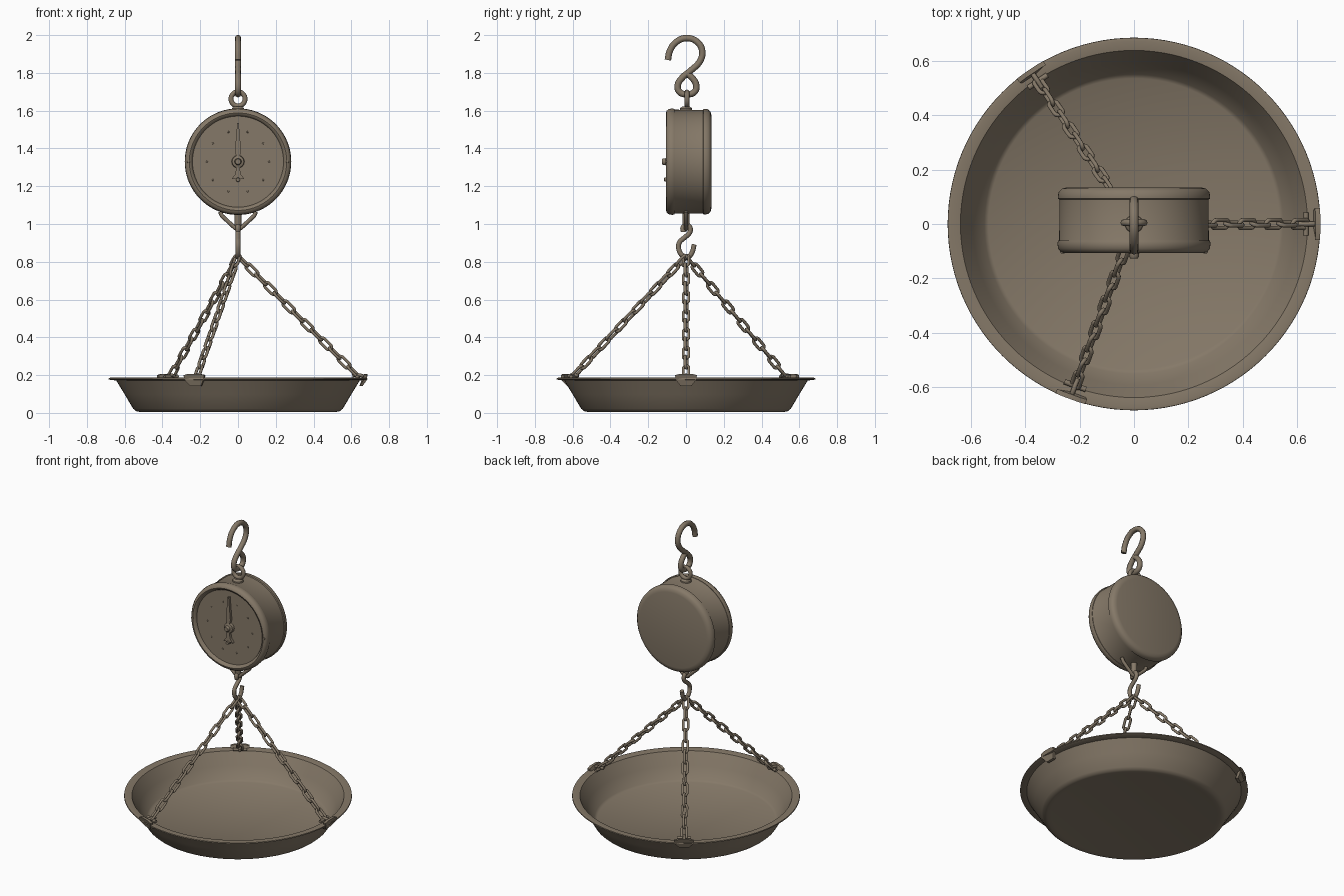
import bpy, bmesh, math
from mathutils import Vector, Matrix

if "Cube" in bpy.data.objects:
    bpy.data.objects.remove(bpy.data.objects["Cube"])

metal = bpy.data.materials.new("weathered_metal")
metal.diffuse_color = (0.235, 0.19, 0.138, 1)
metal.use_nodes = True
metal.node_tree.nodes["Principled BSDF"].inputs["Base Color"].default_value = metal.diffuse_color


def finish(bm, name, angle=40):
    bmesh.ops.recalc_face_normals(bm, faces=bm.faces)
    me = bpy.data.meshes.new(name)
    bm.to_mesh(me)
    bm.free()
    ob = bpy.data.objects.new(name, me)
    bpy.context.collection.objects.link(ob)
    me.materials.append(metal)
    bpy.ops.object.select_all(action='DESELECT')
    ob.select_set(True)
    bpy.context.view_layer.objects.active = ob
    bpy.ops.object.shade_smooth_by_angle(angle=math.radians(angle))
    return ob


def lathe(name, profile, matrix=Matrix(), n=72):
    """Revolve (radius, height) points about z; radius 0 closes an end."""
    bm = bmesh.new()
    rings = []
    for r, h in profile:
        if r == 0:
            rings.append([bm.verts.new((0, 0, h))] * n)
        else:
            rings.append([bm.verts.new((r * math.cos(2 * math.pi * i / n),
                                        r * math.sin(2 * math.pi * i / n), h)) for i in range(n)])
    for a, b in zip(rings, rings[1:]):
        for i in range(n):
            j = (i + 1) % n
            bm.faces.new(list(dict.fromkeys((a[i], a[j], b[j], b[i]))))
    bm.transform(matrix)
    return finish(bm, name)


def tube(name, points, radius, closed=False, smooth=True):
    """Round rod along a path, turned into a mesh."""
    cu = bpy.data.curves.new(name, 'CURVE')
    cu.dimensions = '3D'
    cu.bevel_depth, cu.bevel_resolution, cu.resolution_u = radius, 2, 6
    cu.use_fill_caps = True
    sp = cu.splines.new('BEZIER' if smooth else 'POLY')
    if smooth:
        sp.bezier_points.add(len(points) - 1)
        for bp, p in zip(sp.bezier_points, points):
            bp.co = p
            bp.handle_left_type = bp.handle_right_type = 'AUTO'
    else:
        sp.points.add(len(points) - 1)
        for pt, p in zip(sp.points, points):
            pt.co = (*p, 1)
    sp.use_cyclic_u = closed
    tmp = bpy.data.objects.new(name + "_path", cu)
    bpy.context.collection.objects.link(tmp)
    bpy.context.view_layer.update()
    me = bpy.data.meshes.new_from_object(tmp.evaluated_get(bpy.context.evaluated_depsgraph_get()))
    bm = bmesh.new()
    bm.from_mesh(me)
    bpy.data.objects.remove(tmp)
    bpy.data.meshes.remove(me)
    bmesh.ops.remove_doubles(bm, verts=bm.verts, dist=1e-5)
    for f in bm.faces:
        f.material_index = 0
    return finish(bm, name, 60)


def plate(name, outline, front, back):
    """Flat outline in x, z given thickness between two y values."""
    bm = bmesh.new()
    face = bm.faces.new([bm.verts.new((x, front, z)) for x, z in outline])
    ext = bmesh.ops.extrude_face_region(bm, geom=[face])
    for v in ext['geom']:
        if isinstance(v, bmesh.types.BMVert):
            v.co.y = back
    return finish(bm, name, 30)


# Pan: thin dish with flared sides and a flat rolled lip
lathe("pan", [(0, 0.008), (0.50, 0.008), (0.52, 0.005), (0.54, 0.009), (0.555, 0.022), (0.60, 0.098),
              (0.645, 0.172), (0.675, 0.174), (0.685, 0.178), (0.684, 0.185), (0.672, 0.187),
              (0.638, 0.181), (0.592, 0.104), (0.550, 0.030), (0.535, 0.020), (0, 0.018)], n=112)

# Drum housing: lathe axis turned to run along y (height = -y)
CZ = 1.33
turn = Matrix.Translation((0, 0, CZ)) @ Matrix.Rotation(math.radians(90), 4, 'X')
lathe("drum_housing", [(0, -0.135), (0.245, -0.135), (0.265, -0.130), (0.277, -0.118), (0.280, -0.10),
                       (0.280, -0.093), (0.274, -0.090), (0.275, 0.060), (0.276, 0.062), (0, 0.062)], turn)
lathe("front_bezel", [(0.240, 0.060), (0.278, 0.060), (0.282, 0.070), (0.279, 0.090), (0.270, 0.102),
                      (0.258, 0.106), (0.248, 0.101), (0.241, 0.088), (0.240, 0.060)], turn)
lathe("dial_face", [(0, 0.087), (0.243, 0.087), (0.243, 0.060), (0, 0.060)], turn)

# Pointer with spear tip, flared tail and round hub
half = [(0.004, 1.535), (0.011, 1.45), (0.017, 1.385), (0.010, 1.36), (0.010, 1.29),
        (0.016, 1.262), (0.034, 1.238), (0.018, 1.240)]
plate("pointer", half + [(0, 1.226)] + [(-x, z) for x, z in reversed(half)], -0.104, -0.085)
lathe("pointer_hub", [(0, 0.126), (0.014, 0.126), (0.018, 0.120), (0.018, 0.108), (0.031, 0.104),
                      (0.034, 0.086), (0, 0.086)], turn, 24)
lathe("pointer_tail_knob", [(0, 0.116), (0.010, 0.115), (0.012, 0.086), (0, 0.086)],
      Matrix.Translation((0, 0, -0.095)) @ turn, 16)

# Small raised marks on the dial and bezel side screws
for k in range(10):
    a = math.radians(90 + 36 * (k + 0.5))
    lathe("dial_mark", [(0, 0.090), (0.004, 0.089), (0.006, 0.086), (0, 0.086)],
          Matrix.Translation((0.165 * math.cos(a), 0, 0.165 * math.sin(a))) @ turn, 8)
for s in (-1, 1):
    lathe("bezel_screw", [(0, 0.109), (0.007, 0.108), (0.009, 0.098), (0, 0.098)],
          Matrix.Translation((0.262 * s, 0, 0)) @ turn, 12)

# Hanging ring and lug on top of the drum
tube("top_ring", [(0.037 * math.cos(t * math.pi / 4), 0.005, 1.662 + 0.037 * math.sin(t * math.pi / 4))
                  for t in range(8)], 0.013, True)
lathe("top_lug", [(0, 1.59), (0.035, 1.59), (0.032, 1.612), (0.02, 1.622), (0, 1.622)], n=24)

# Large hook with a closed lower eye
tube("top_hook", [(0, y, z) for y, z in [
    (-0.096, 1.868), (-0.086, 1.915), (-0.052, 1.963), (0.005, 1.984), (0.060, 1.963), (0.086, 1.915),
    (0.074, 1.862), (0.025, 1.812), (-0.022, 1.772), (-0.044, 1.733), (-0.034, 1.699), (0.005, 1.687),
    (0.045, 1.699), (0.054, 1.735), (0.034, 1.772), (0.006, 1.796)]], 0.017)

# Triangular rod bracket below the drum
tube("lower_bracket", [(-0.095, 0, 1.065), (-0.085, 0, 1.043), (-0.015, 0, 0.978), (0, 0, 0.972),
                       (0.015, 0, 0.978), (0.085, 0, 1.043), (0.095, 0, 1.065)], 0.011, smooth=False)
lathe("lower_spindle", [(0, 0.985), (0.016, 0.985), (0.019, 1.0), (0.019, 1.07), (0, 1.07)], n=20)

# Lower S hook that gathers the chains
tube("lower_hook", [(0, y, z) for y, z in [
    (-0.014, 0.958), (-0.016, 0.982), (0.004, 0.994), (0.022, 0.980), (0.018, 0.952), (-0.008, 0.928),
    (-0.036, 0.900), (-0.038, 0.865), (-0.018, 0.833), (0.010, 0.825), (0.030, 0.845), (0.044, 0.892)]], 0.013)

# One chain link along x, repeated for the three chains
HL, HW = 0.024, 0.016
path = []
for side in (1, -1):
    for i in range(7):
        a = -math.pi / 2 + math.pi * i / 6
        path.append((side * (HL + HW * math.cos(a)), side * HW * math.sin(a), 0))
link = tube("chain_link", path, 0.008, True, False)
link_mesh = link.data
bpy.data.objects.remove(link)

TOP = Vector((0, 0, 0.83))
for name, deg in (("right", 0), ("back", 124), ("front", 250)):
    a = math.radians(deg)
    spin = Matrix.Rotation(a, 4, 'Z')
    end = spin @ Vector((0.635, 0, 0.195))
    d = end - TOP
    x = d.normalized()
    y = Vector((0, 0, 1)).cross(x).normalized()
    z = x.cross(y)
    basis = Matrix((x, y, z)).transposed().to_4x4()
    n = 13
    bm = bmesh.new()
    for i in range(n):
        old = len(bm.verts)
        bm.from_mesh(link_mesh)
        bm.verts.ensure_lookup_table()
        m = (Matrix.Translation(TOP + d * (i + 0.5) / n) @ basis
             @ Matrix.Rotation(math.radians(20 + 90 * (i % 2)), 4, 'X'))
        bmesh.ops.transform(bm, matrix=m, verts=bm.verts[old:])
    finish(bm, name + "_chain", 60)

    # Pin through the last link
    tube(name + "_chain_pin", [spin @ Vector((0.632, s * 0.042, 0.192)) for s in (-1, 1)], 0.010, smooth=False)
    tube(name + "_rim_staple", [spin @ Vector(p) for p in
                                [(0.605, 0, 0.197), (0.645, 0, 0.200), (0.672, 0, 0.190)]], 0.009)

    # Tapered tab clasping the outside of the rim, leaning with the pan wall
    tab = plate(name + "_rim_tab", [(-0.058, 0.200), (-0.054, 0.176), (-0.030, 0.143), (0.030, 0.143),
                                    (0.054, 0.176), (0.058, 0.200), (0.030, 0.207), (-0.030, 0.207)], 0, 0.022)
    for v in tab.data.vertices:
        w, t, h = v.co
        r = 0.668 + min(0, (h - 0.176) * 0.75) + t * 0.8
        v.co = spin @ Vector((r - w * w * 0.7, w, h))
